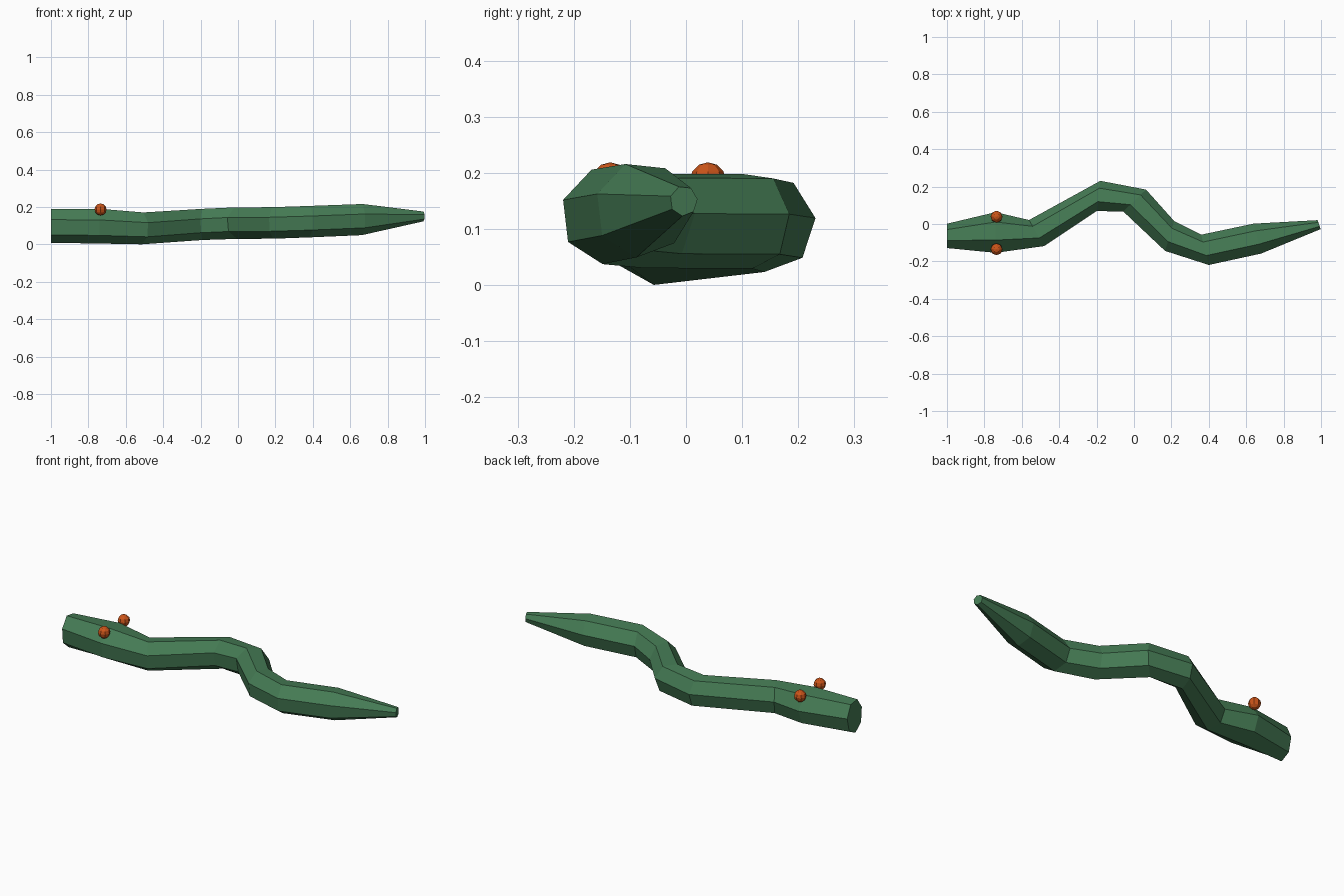
import bpy, bmesh
from math import sin, cos, radians, tau
from mathutils import Vector

if "Cube" in bpy.data.objects:
    bpy.data.objects.remove(bpy.data.objects["Cube"])

SIDES = 7
PHASE = radians(7)


def material(name, rgb):
    m = bpy.data.materials.new(name)
    m.diffuse_color = (*rgb, 1)
    m.use_nodes = True
    m.node_tree.nodes["Principled BSDF"].inputs["Base Color"].default_value = m.diffuse_color
    return m


def finish(name, bm, mat):
    bmesh.ops.recalc_face_normals(bm, faces=bm.faces)
    mesh = bpy.data.meshes.new(name)
    bm.to_mesh(mesh)
    bm.free()
    mesh.materials.append(mat)
    ob = bpy.data.objects.new(name, mesh)
    bpy.context.collection.objects.link(ob)
    return ob


green = material("green_skin", (0.06, 0.2, 0.09))
orange = material("orange_eye", (0.6, 0.09, 0.01))

# Body stations: x, y, z, heading in degrees, half width, half height
stations = [
    (-1.00, -0.065, 0.102, 0, 0.067, 0.094),
    (-0.74, -0.048, 0.100, 0, 0.112, 0.096),
    (-0.52, -0.050, 0.088, 30, 0.083, 0.088),
    (-0.19, 0.148, 0.109, -7, 0.084, 0.086),
    (0.002, 0.124, 0.116, -46, 0.087, 0.087),
    (0.19, -0.066, 0.117, -17, 0.086, 0.087),
    (0.38, -0.140, 0.124, 14, 0.086, 0.087),
    (0.66, -0.080, 0.135, 14, 0.085, 0.086),
    (0.99, -0.004, 0.150, 18, 0.026, 0.027),
]

# Snake body: seven-sided rings bridged along the path, capped at both ends
bm = bmesh.new()
rings = []
for x, y, z, heading, w, h in stations:
    a = radians(heading)
    side = Vector((-sin(a), cos(a), 0))
    ring = []
    for i in range(SIDES):
        t = PHASE + tau * i / SIDES
        ring.append(bm.verts.new(Vector((x, y, z)) + side * w * cos(t)
                                 + Vector((0, 0, h * sin(t)))))
    rings.append(ring)
for r, s in zip(rings, rings[1:]):
    for i in range(SIDES):
        j = (i + 1) % SIDES
        bm.faces.new((r[i], r[j], s[j], s[i]))
bm.faces.new(rings[0])
bm.faces.new(rings[-1])
finish("body", bm, green)

# Eyes: small faceted balls on either side of the head
for name, s in (("left_eye", 1), ("right_eye", -1)):
    bm = bmesh.new()
    bmesh.ops.create_uvsphere(bm, u_segments=8, v_segments=6, radius=0.032)
    eye = finish(name, bm, orange)
    eye.location = (-0.735, -0.048 + s * 0.087, 0.187)
